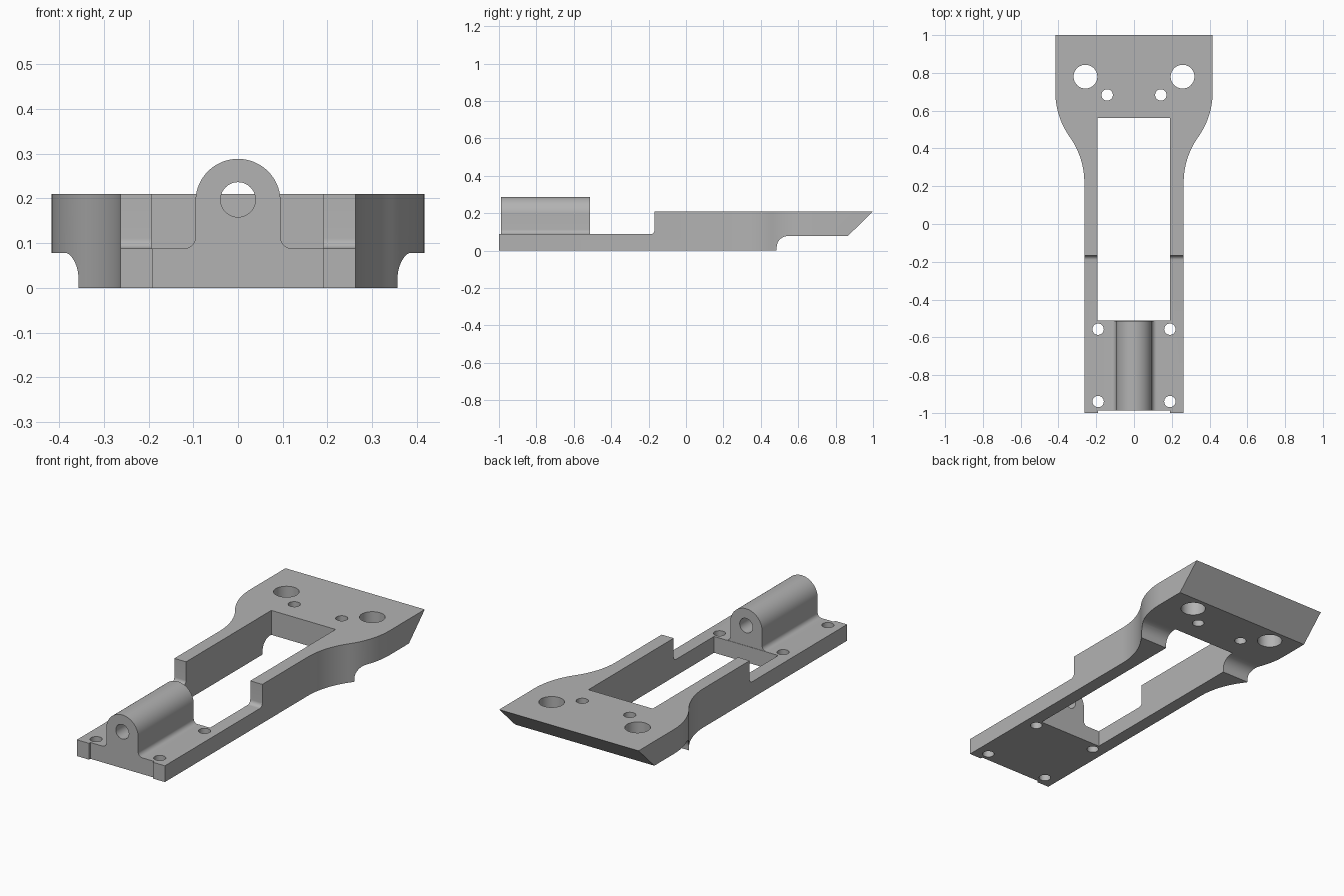
import bpy, bmesh, math
from mathutils import Vector

if "Cube" in bpy.data.objects:
    bpy.data.objects.remove(bpy.data.objects["Cube"])

grey = bpy.data.materials.new("plain grey")
grey.use_nodes = True
colour = (0.45, 0.45, 0.45, 1)
grey.diffuse_color = colour
grey.node_tree.nodes["Principled BSDF"].inputs["Base Color"].default_value = colour


def arc(cx, cy, rx, ry, start, end, steps=16):
    angles = [math.radians(start + (end - start) * i / steps) for i in range(steps + 1)]
    return [(cx + rx * math.cos(a), cy + ry * math.sin(a)) for a in angles]


def prism(name, outline, axis, low, high):
    """Extrude a 2D outline along x (yz outline), y (xz outline) or z (xy outline)."""
    place = {"x": lambda u, v, w: (w, u, v),
             "y": lambda u, v, w: (u, w, v),
             "z": lambda u, v, w: (u, v, w)}[axis]
    bm = bmesh.new()
    base = bm.faces.new([bm.verts.new(place(u, v, low)) for u, v in outline])
    top = bmesh.ops.extrude_face_region(bm, geom=[base])["geom"]
    moved = [g for g in top if isinstance(g, bmesh.types.BMVert)]
    bmesh.ops.translate(bm, verts=moved, vec=Vector(place(0, 0, high - low)))
    bmesh.ops.recalc_face_normals(bm, faces=bm.faces)
    mesh = bpy.data.meshes.new(name)
    bm.to_mesh(mesh)
    bm.free()
    mesh.materials.append(grey)
    obj = bpy.data.objects.new(name, mesh)
    bpy.context.collection.objects.link(obj)
    return obj


def rect(x0, x1, y0, y1):
    return [(x0, y0), (x1, y0), (x1, y1), (x0, y1)]


def circle(x, y, r):
    return arc(x, y, r, r, 0, 360, 40)[:-1]


def combine(target, tool, operation):
    mod = target.modifiers.new("combine", "BOOLEAN")
    mod.operation, mod.solver, mod.object = operation, "EXACT", tool
    bpy.context.view_layer.objects.active = target
    bpy.ops.object.modifier_apply(modifier=mod.name)
    bpy.data.objects.remove(tool)


# Frame plan: narrow rails flaring through two tangent arcs to a wide rear head
narrow, wide, flare_start, flare_end = 0.263, 0.4165, 0.22, 0.70
dx, dy = (wide - narrow) / 2, (flare_end - flare_start) / 2
radius = (dx * dx + dy * dy) / (2 * dx)
sweep = math.degrees(math.asin(dy / radius))
side = [(narrow, -1)]
side += arc(narrow + radius, flare_start, radius, radius, 180, 180 - sweep)
side += arc(wide - radius, flare_end, radius, radius, -sweep, 0)[1:]
side += [(wide, 1)]
frame = prism("frame", side + [(-x, y) for x, y in reversed(side)], "z", -0.1, 0.4)

# Side profile: low front plate, raised rails, undercut head with sloped rear end
profile = [(-1.0, 0), (-1.0, 0.088)]
profile += arc(-0.19, 0.11, 0.022, 0.022, -90, 0, 8)
profile += [(-0.168, 0.21), (1, 0.21), (0.865, 0.078)]
profile += arc(0.545, 0.018, 0.06, 0.06, 90, 180, 12) + [(0.485, 0)]
combine(frame, prism("side_profile", profile, "x", -0.6, 0.6), "INTERSECT")

# Central window and shallow front notch
combine(frame, prism("window", rect(-0.193, 0.191, -0.512, 0.56), "z", -0.2, 0.5), "DIFFERENCE")
combine(frame, prism("notch", rect(-0.191, 0.191, -1.1, -0.988), "z", -0.2, 0.5), "DIFFERENCE")

# Hinge barrel with filleted foot
half = [(0.12, 0.07)] + arc(0.12, 0.113, 0.025, 0.025, 270, 180, 8)
half += arc(0, 0.193, 0.095, 0.095, 0, 90, 24)
outline = half + [(-x, z) for x, z in reversed(half[:-1])]
barrel = prism("hinge_barrel", outline, "y", -0.988, -0.514)
combine(frame, barrel, "UNION")
combine(frame, prism("pin_hole", circle(0, 0.197, 0.039), "y", -1.2, -0.3), "DIFFERENCE")

# Mounting holes, mirrored left and right
for x, y, r in [(0.257, 0.78, 0.063), (0.142, 0.683, 0.03), (0.19, -0.557, 0.03), (0.19, -0.94, 0.03)]:
    for sign in (-1, 1):
        combine(frame, prism("hole", circle(sign * x, y, r), "z", -0.2, 0.5), "DIFFERENCE")

# Smooth shading with sharp edges kept
frame.name = "hinged_frame"
bpy.ops.object.select_all(action="DESELECT")
frame.select_set(True)
bpy.context.view_layer.objects.active = frame
bpy.ops.object.shade_smooth_by_angle(angle=math.radians(30))
